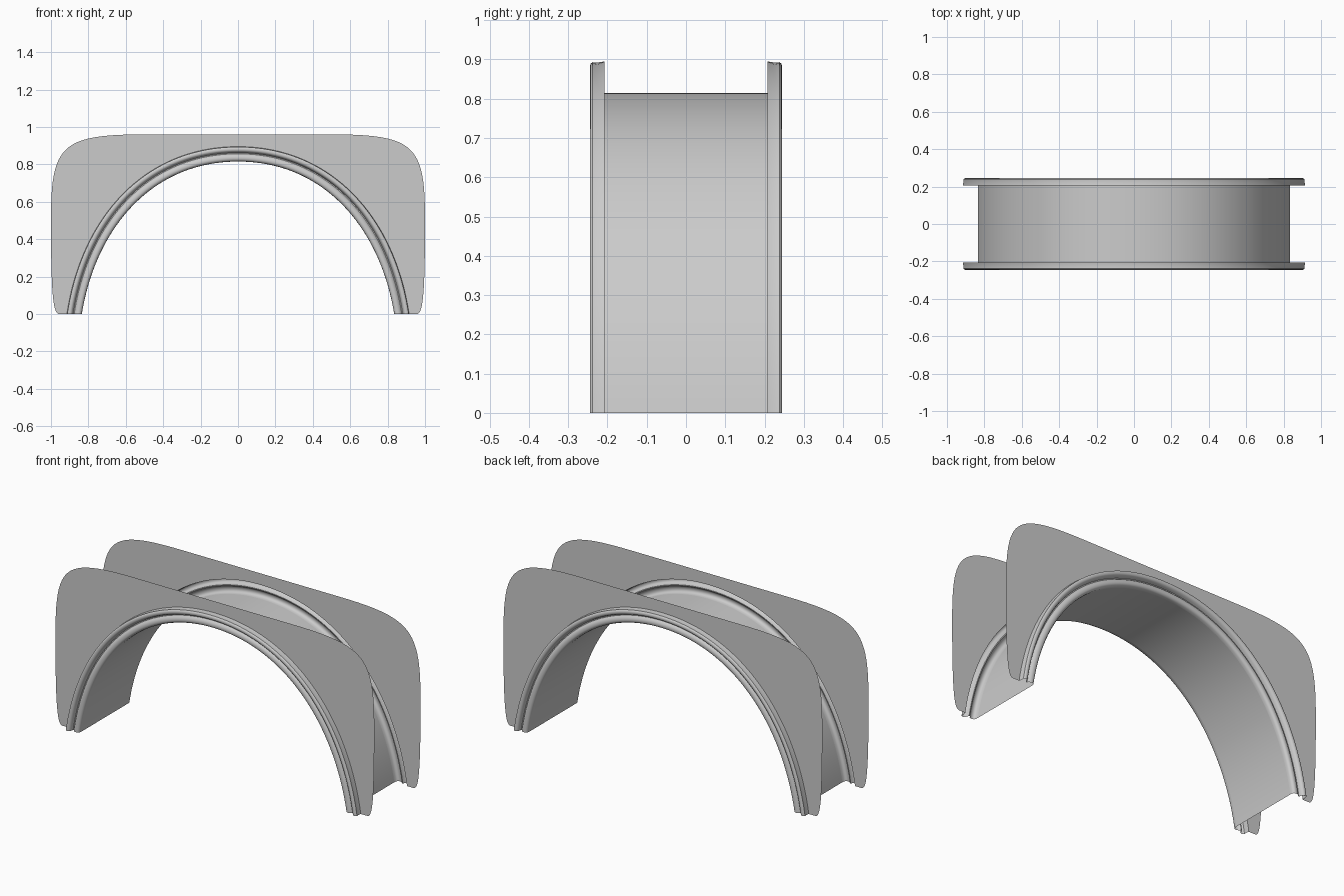
import bpy, bmesh
from mathutils import Vector
from mathutils.geometry import interpolate_bezier

if "Cube" in bpy.data.objects:
    bpy.data.objects.remove(bpy.data.objects["Cube"])

SEG = 48          # segments per half arch
Y_PLATE = 0.207   # side plate position
TRIM_D = 0.08     # radial width of the trim


def bez(points, n):
    return [Vector((p[0], p[1])) for p in
            interpolate_bezier(*[Vector((x, z, 0)) for x, z in points], n)]


def arch(d):
    """Full arch line from right foot to left foot, grown outward by d."""
    half = bez([(0.835 + d, 0), (0.76 + d, 0.46 + 0.6 * d),
                (0.46 + 0.6 * d, 0.815 + d), (0, 0.815 + d)], SEG + 1)
    return half + [Vector((-p.x, p.y)) for p in reversed(half[:-1])]


def finish(bm, name, smooth=True):
    bmesh.ops.remove_doubles(bm, verts=bm.verts, dist=1e-5)
    me = bpy.data.meshes.new(name)
    bm.to_mesh(me)
    bm.free()
    ob = bpy.data.objects.new(name, me)
    bpy.context.collection.objects.link(ob)
    if smooth:
        bpy.ops.object.select_all(action='DESELECT')
        ob.select_set(True)
        bpy.context.view_layer.objects.active = ob
        bpy.ops.object.shade_smooth_by_angle(angle=0.7)


def sweep(name, profile):
    """Sweep a (radial offset, y) profile along the arch as a thin sheet."""
    bm = bmesh.new()
    rows = [[bm.verts.new((p.x, y, p.y)) for p in arch(d)] for d, y in profile]
    for a, b in zip(rows, rows[1:]):
        for i in range(len(a) - 1):
            bm.faces.new((a[i], a[i + 1], b[i + 1], b[i]))
    bmesh.ops.recalc_face_normals(bm, faces=bm.faces)
    # the sheet faces away from the arch axis
    finish(bm, name)


def plate(name, y):
    """Flat rounded panel with the arch opening cut out."""
    half = bez([(0.955, 0), (0.985, 0), (1.0, 0.06), (1.0, 0.5)], 16)
    half += bez([(1.0, 0.5), (1.0, 0.9), (0.95, 0.96), (0.5, 0.96)], 25)[1:]
    outer = half + [Vector((-p.x, p.y)) for p in reversed(half)]
    loop = outer + list(reversed(arch(TRIM_D)))
    bm = bmesh.new()
    f = bm.faces.new([bm.verts.new((p.x, y, p.y)) for p in loop])
    f.normal_update()
    if f.normal.y * y < 0:
        f.normal_flip()
    bmesh.ops.triangulate(bm, faces=[f])
    finish(bm, name, smooth=False)


# Barrel vault between the two sides
sweep("arch_barrel", [(0, -Y_PLATE), (0, Y_PLATE)])

# Moulded trim: inner bead, groove, raised outer bead, return to the plate
trim = [(0, 0.207), (0.001, 0.220), (0.006, 0.229), (0.015, 0.233),
        (0.026, 0.232), (0.035, 0.227), (0.041, 0.219), (0.046, 0.219),
        (0.049, 0.230), (0.053, 0.239), (0.059, 0.244), (0.067, 0.245),
        (0.074, 0.243), (0.078, 0.238), (0.077, 0.225), (0.080, 0.207)]

for side, s in (("front", -1), ("back", 1)):
    sweep(side + "_trim", [(d, s * y) for d, y in trim])
    plate(side + "_plate", s * Y_PLATE)
